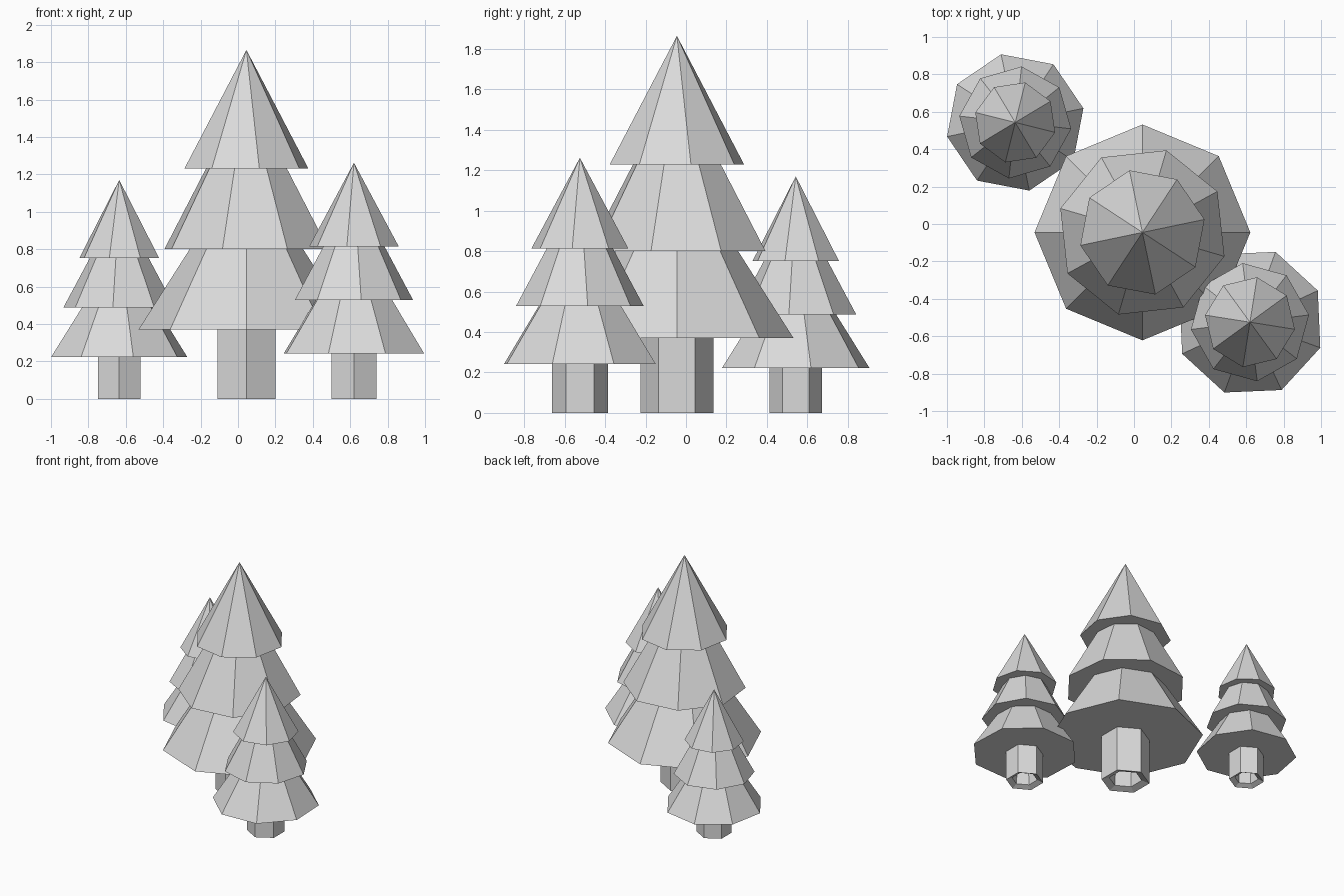
import bpy, bmesh
from math import cos, sin, radians, tau

cube = bpy.data.objects.get("Cube")
if cube:
    bpy.data.objects.remove(cube, do_unlink=True)

grey = bpy.data.materials.new("light_grey")
grey.use_nodes = True
colour = (0.7, 0.7, 0.7, 1)
grey.diffuse_color = colour
grey.node_tree.nodes["Principled BSDF"].inputs["Base Color"].default_value = colour


def add_object(name, bm, location):
    bmesh.ops.recalc_face_normals(bm, faces=bm.faces)
    mesh = bpy.data.meshes.new(name)
    bm.to_mesh(mesh)
    bm.free()
    mesh.materials.append(grey)
    obj = bpy.data.objects.new(name, mesh)
    obj.location = location
    bpy.context.collection.objects.link(obj)


def ring(bm, radius, z, sides, turn):
    angles = [radians(turn) + tau * i / sides for i in range(sides)]
    return [bm.verts.new((radius * cos(a), radius * sin(a), z)) for a in angles]


def foliage_tier(name, location, radius, height, turn):
    """Eight-sided closed cone."""
    bm = bmesh.new()
    base = ring(bm, radius, 0, 8, turn)
    tip = bm.verts.new((0, 0, height))
    bm.faces.new(base)
    for i in range(8):
        bm.faces.new((base[i], base[(i + 1) % 8], tip))
    add_object(name, bm, location)


def trunk(name, location, radius, height):
    """Six-sided trunk with a sloped rim and a hollow in its foot."""
    bm = bmesh.new()
    profile = [(radius, height), (radius, 0),
               (radius * 0.68, 0.02), (radius * 0.62, height * 0.6)]
    rings = [ring(bm, r, z, 6, 30) for r, z in profile]
    for a, b in zip(rings, rings[1:]):
        for i in range(6):
            j = (i + 1) % 6
            bm.faces.new((a[i], a[j], b[j], b[i]))
    bm.faces.new(rings[0])
    bm.faces.new(rings[-1])
    add_object(name, bm, location)


# name, x, y, trunk radius, tip height, tiers from the bottom (z, radius, turn)
trees = [
    ("middle_tree", 0.045, -0.045, 0.18, 1.865,
     [(0.37, 0.577, 0), (0.80, 0.457, 28.7), (1.23, 0.339, 11.8)]),
    ("right_tree", -0.635, 0.543, 0.13, 1.17,
     [(0.223, 0.372, 11.7), (0.487, 0.301, 38.5), (0.752, 0.22, 31)]),
    ("left_tree", 0.62, -0.525, 0.139, 1.262,
     [(0.241, 0.4, 25), (0.529, 0.318, 7), (0.813, 0.243, 36)]),
]

for name, x, y, trunk_radius, top, tiers in trees:
    trunk(name + "_trunk", (x, y, 0), trunk_radius, tiers[0][0])
    lower, middle, upper = tiers
    heights = (lower[1] * 1.57, middle[1] * 1.86, top - upper[0])
    for label, (z, radius, turn), height in zip(("lower", "middle", "upper"), tiers, heights):
        foliage_tier(f"{name}_{label}_foliage", (x, y, z), radius, height, turn)
